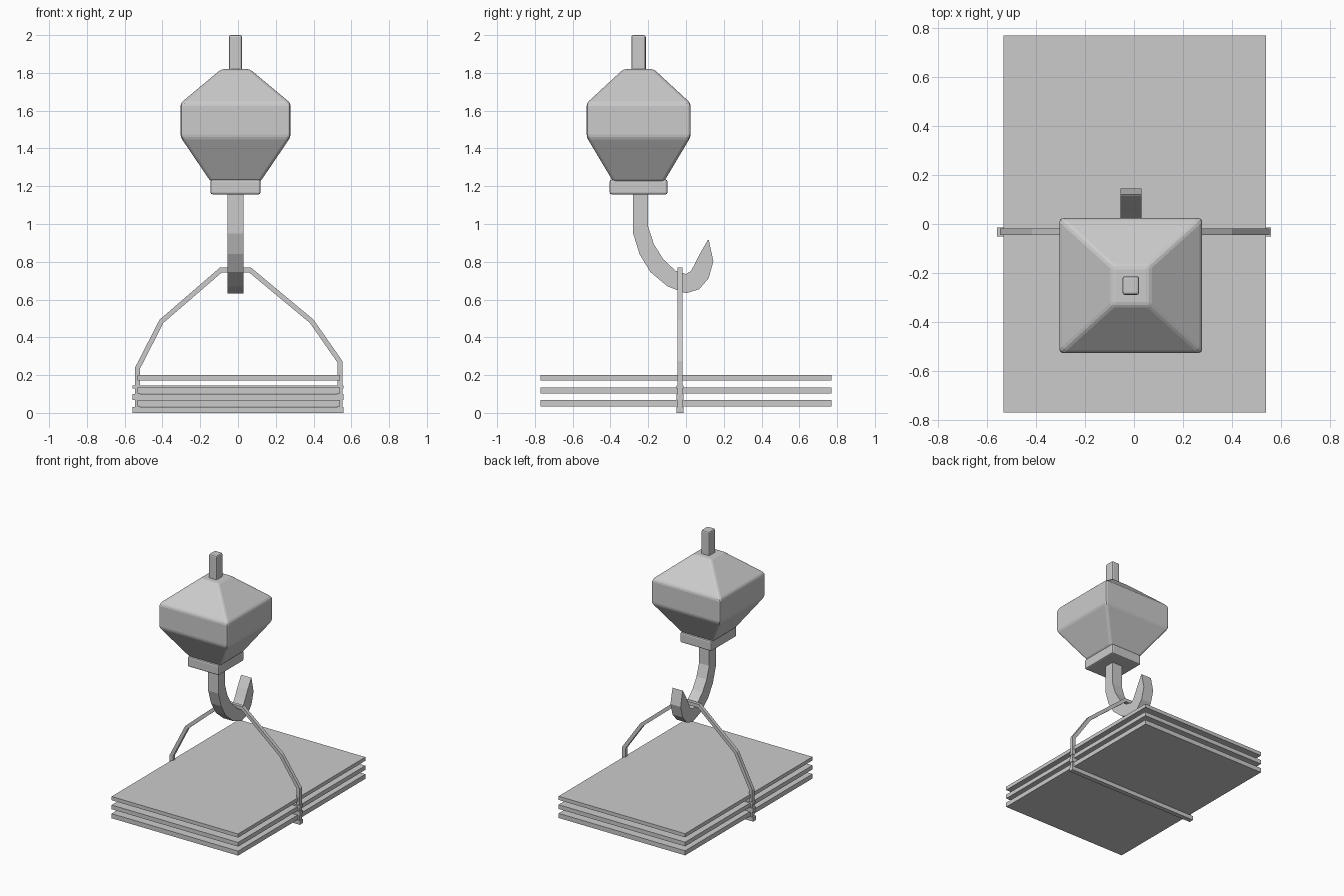
import bpy, bmesh
from mathutils import Vector

if "Cube" in bpy.data.objects:
    bpy.data.objects.remove(bpy.data.objects["Cube"])

CX, CY = -0.013, -0.251   # axis of the pulley block


def finish(name, bm, bevel=0.0):
    bmesh.ops.recalc_face_normals(bm, faces=bm.faces)
    me = bpy.data.meshes.new(name)
    bm.to_mesh(me)
    bm.free()
    ob = bpy.data.objects.new(name, me)
    bpy.context.collection.objects.link(ob)
    if bevel:
        m = ob.modifiers.new("bevel", 'BEVEL')
        m.width, m.segments, m.limit_method = bevel, 2, 'ANGLE'
        m.angle_limit = 0.4
    return ob


def rect_loft(name, levels, cx, cy, bevel=0.0):
    """Stack of rectangles (half_x, half_y, z) joined into a closed solid."""
    bm = bmesh.new()
    rings = [[bm.verts.new((cx + sx * hx, cy + sy * hy, z))
              for sx, sy in ((-1, -1), (1, -1), (1, 1), (-1, 1))]
             for hx, hy, z in levels]
    for a, b in zip(rings, rings[1:]):
        for i in range(4):
            j = (i + 1) % 4
            bm.faces.new((a[i], a[j], b[j], b[i]))
    bm.faces.new(rings[0][::-1])
    bm.faces.new(rings[-1])
    return finish(name, bm, bevel)


def ribbon(name, side_a, side_b, place, lo, hi):
    """Solid strip between two matching polylines, with depth lo..hi."""
    bm = bmesh.new()
    rings = [[bm.verts.new(place(*p, d)) for p, d in
              ((a, lo), (b, lo), (b, hi), (a, hi))]
             for a, b in zip(side_a, side_b)]
    for r, s in zip(rings, rings[1:]):
        for i in range(4):
            j = (i + 1) % 4
            bm.faces.new((r[i], r[j], s[j], s[i]))
    bm.faces.new(rings[0])
    bm.faces.new(rings[-1])
    bmesh.ops.remove_doubles(bm, verts=bm.verts, dist=1e-5)
    return finish(name, bm)


def offset(path, d):
    """Mitred offset of an open 2D polyline."""
    pts = [Vector(p) for p in path]
    out = []
    for i, p in enumerate(pts):
        segs = [(pts[k + 1] - pts[k]).normalized()
                for k in (i - 1, i) if 0 <= k < len(pts) - 1]
        n = [Vector((-s.y, s.x)) for s in segs]
        m = (n[0] + n[-1]).normalized()
        out.append(tuple(p + m * d / m.dot(n[0])))
    return out


# Pulley block, collar and top stem
rect_loft("pulley_block", [(.132, .135, 1.225), (.291, .275, 1.46),
                           (.291, .275, 1.64), (.075, .08, 1.82)], CX, CY, .014)
rect_loft("collar", [(.132, .153, 1.157), (.132, .153, 1.235)], CX, CY, .01)
rect_loft("top_stem", [(.034, .038, 1.80), (.034, .038, 2.0)], CX, CY, .01)

# Hook: outer and inner outline in the y-z plane
outer = [(-.28, 1.17), (-.28, .95), (-.246, .84), (-.188, .745), (-.098, .67),
         (0, .633), (.07, .655), (.12, .713), (.145, .803), (.12, .918)]
inner = [(-.2, 1.17), (-.2, .985), (-.17, .893), (-.12, .813), (-.055, .752),
         (0, .735), (.025, .75), (.045, .785), (.075, .845), (.115, .914)]
ribbon("hook", outer, inner, lambda y, z, x: (x, y, z), CX - .043, CX + .043)

# Sling rope running over the hook
path = [(-.533, .01), (-.533, .235), (-.405, .485), (-.09, .757),
        (.063, .757), (.39, .485), (.54, .27), (.54, .01)]
ribbon("sling", offset(path, .013), offset(path, -.013),
       lambda x, z, y: (x, y, z), -.045, -.019)

# Stacked plates, with a sling bar beneath each one
for i, (z0, z1, b0, b1) in enumerate([(.034, .069, .003, .031),
                                      (.103, .135, .069, .1),
                                      (.172, .2, .128, .145)]):
    rect_loft(f"plate_{i + 1}", [(.535, .769, z0), (.535, .769, z1)], .004, 0)
    rect_loft(f"sling_bar_{i + 1}", [(.558, .018, 0 if i == 0 else b0),
                                     (.558, .018, b1)], 0, -.032)
